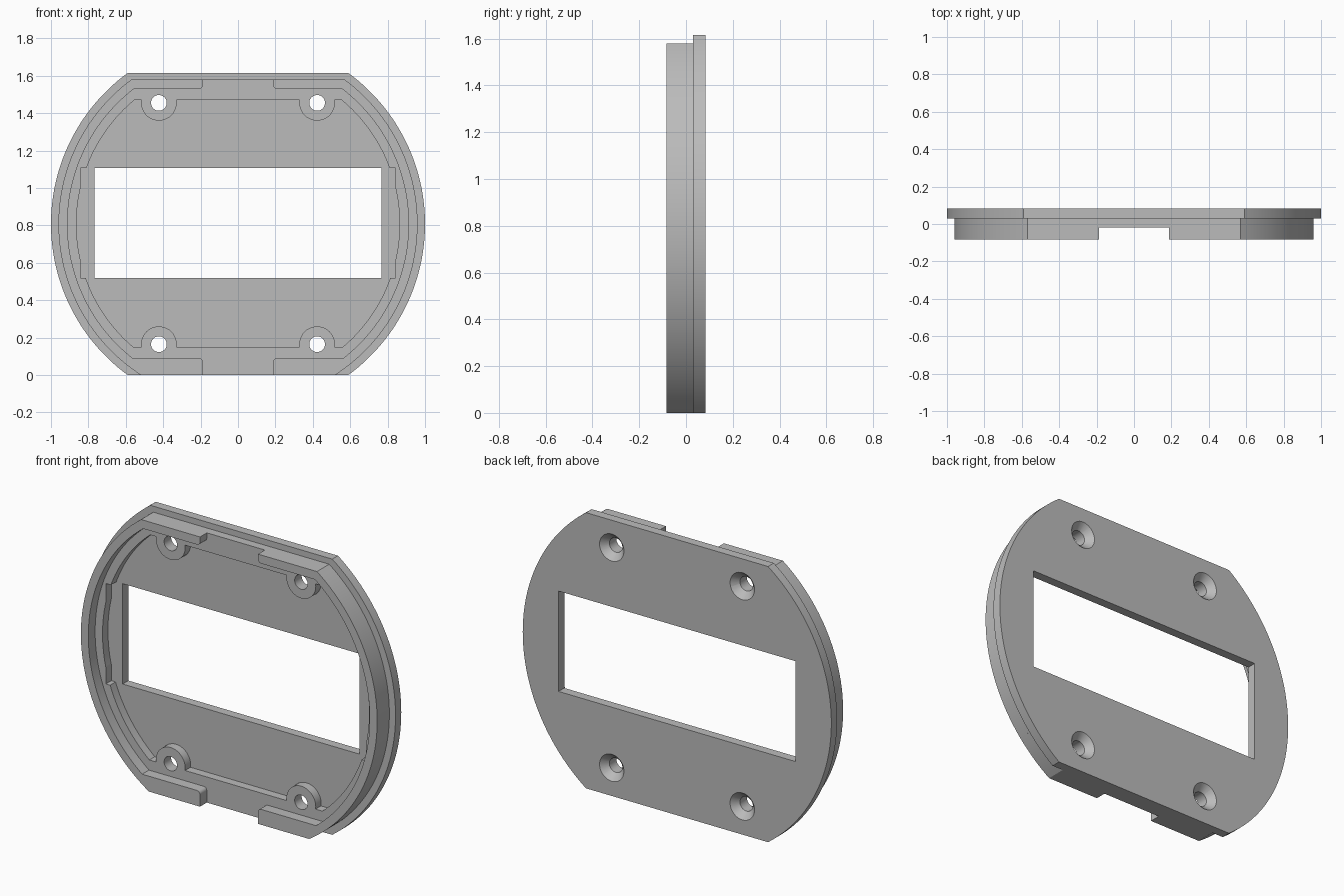
import bpy
import bmesh
from math import asin, cos, sin, pi

cube = bpy.data.objects.get("Cube")
if cube:
    bpy.data.objects.remove(cube, do_unlink=True)

MID = 0.8075               # height of the disc centre
TOP = 1.615
BACK, STEP, LEDGE, FRONT = 0.083, 0.03, -0.02, -0.083
SCREWS = [(x, z) for x in (-0.423, 0.423) for z in (0.165, 1.455)]

grey = bpy.data.materials.new("plain_grey")
grey.use_nodes = True
colour = (0.5, 0.5, 0.5, 1)
grey.diffuse_color = colour
grey.node_tree.nodes["Principled BSDF"].inputs["Base Color"].default_value = colour


def arc(radius, z0, z1, steps=56):
    """Right-hand arc of the disc between two heights."""
    a0, a1 = asin((z0 - MID) / radius), asin((z1 - MID) / radius)
    angles = [a0 + (a1 - a0) * i / steps for i in range(steps + 1)]
    return [(radius * cos(a), MID + radius * sin(a)) for a in angles]


def flat_disc(radius, z0, z1):
    right = arc(radius, z0, z1)
    return right + [(-x, z) for x, z in reversed(right)]


def box(x, z0, z1):
    return [(-x, z0), (x, z0), (x, z1), (-x, z1)]


def circle(x, z, radius, steps=40):
    return [(x + radius * cos(2 * pi * i / steps), z + radius * sin(2 * pi * i / steps))
            for i in range(steps)]


def loft(name, front, y0, back, y1):
    """Solid between two outlines with equal point counts."""
    bm = bmesh.new()
    a = [bm.verts.new((x, y0, z)) for x, z in front]
    b = [bm.verts.new((x, y1, z)) for x, z in back]
    bm.faces.new(a)
    bm.faces.new(b[::-1])
    for i in range(len(a)):
        j = (i + 1) % len(a)
        bm.faces.new((a[i], b[i], b[j], a[j]))
    bmesh.ops.recalc_face_normals(bm, faces=bm.faces)
    mesh = bpy.data.meshes.new(name)
    bm.to_mesh(mesh)
    bm.free()
    mesh.materials.append(grey)
    obj = bpy.data.objects.new(name, mesh)
    bpy.context.collection.objects.link(obj)
    return obj


def prism(name, outline, y0, y1):
    return loft(name, outline, y0, outline, y1)


def select(obj):
    bpy.ops.object.select_all(action="DESELECT")
    obj.select_set(True)
    bpy.context.view_layer.objects.active = obj


def cut(obj, cutter):
    mod = obj.modifiers.new("cut", "BOOLEAN")
    mod.operation = "DIFFERENCE"
    mod.solver = "EXACT"
    mod.object = cutter
    select(obj)
    bpy.ops.object.modifier_apply(modifier=mod.name)
    bpy.data.objects.remove(cutter, do_unlink=True)


# Back plate with window and countersunk screw holes
plate = prism("face_plate", flat_disc(1.0, 0, TOP), STEP, BACK)
cut(plate, prism("window_cutter", box(0.768, 0.52, 1.108), -1, 1))
for x, z in SCREWS:
    cut(plate, prism("hole_cutter", circle(x, z, 0.042), -1, 1))
    cut(plate, loft("countersink_cutter", circle(x, z, 0.04), BACK - 0.04,
                    circle(x, z, 0.082), BACK + 0.003))

# Inner ledge, its opening leaving a boss around each screw
ledge = prism("inner_ledge", flat_disc(0.96, 0, 1.58), LEDGE, STEP)
opening = prism("opening_cutter", flat_disc(0.864, 0.15, 1.47), -0.5, 0.5)
for x, z in SCREWS:
    cut(opening, prism("boss_cutter", circle(x, z, 0.095), -1, 1))
cut(ledge, opening)
cut(ledge, prism("pocket_cutter", box(0.842, 0.52, 1.108), -1, 1))
for x, z in SCREWS:
    cut(ledge, prism("hole_cutter", circle(x, z, 0.042), -1, 1))

# Raised rim walls, open at top and bottom middle, with rounded inner ends
GAP, LOW, HIGH, ROUND = 0.188, 0.09, 1.53, 0.02
turns = [i * pi / 10 for i in range(6)]
top_end = [(GAP + ROUND * (1 - cos(t)), HIGH + ROUND * (1 - sin(t))) for t in turns]
low_end = [(x, LOW - (z - HIGH)) for x, z in reversed(top_end)]
wall = (arc(0.96, 0, 1.58) + [(GAP, 1.58)] + top_end
        + arc(0.912, LOW, HIGH)[::-1] + low_end + [(GAP, 0)])
left = prism("left_rim_wall", wall, FRONT, LEDGE)
right = prism("right_rim_wall", [(-x, z) for x, z in wall], FRONT, LEDGE)

for obj in (plate, ledge, left, right):
    select(obj)
    bpy.ops.object.shade_smooth_by_angle(angle=pi / 6)
